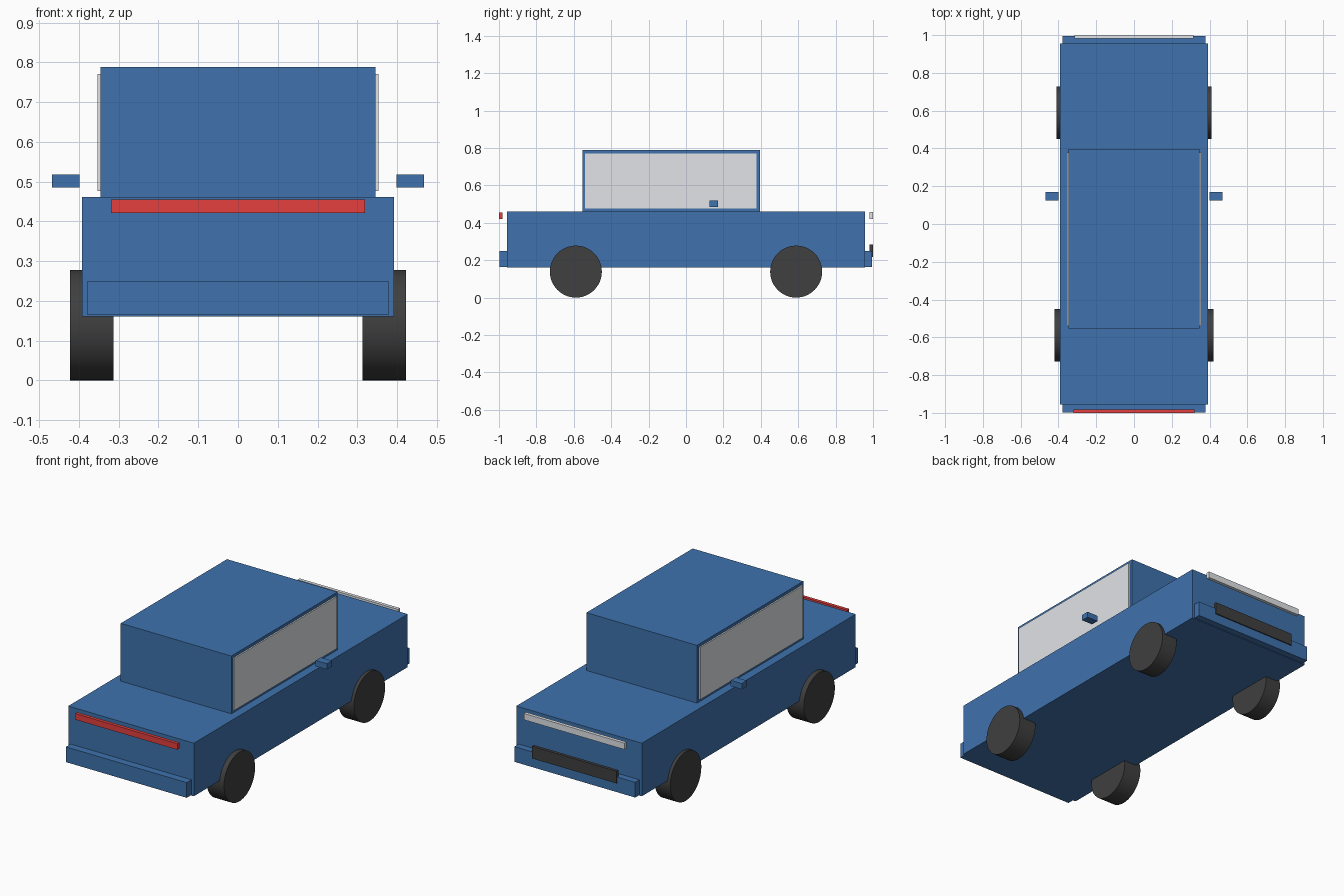
import bpy, math

if "Cube" in bpy.data.objects:
    bpy.data.objects.remove(bpy.data.objects["Cube"])


def material(name, rgb):
    m = bpy.data.materials.new(name)
    m.diffuse_color = (*rgb, 1)
    m.use_nodes = True
    m.node_tree.nodes["Principled BSDF"].inputs["Base Color"].default_value = m.diffuse_color
    return m


BLUE = material("blue_paint", (0.05, 0.17, 0.42))
RED = material("red_lens", (0.78, 0.05, 0.05))
DARK = material("dark_rubber", (0.05, 0.05, 0.05))
PALE = material("pale_glass", (0.75, 0.77, 0.8))


def box(name, x, y, z, mat):
    """Box from (min, max) ranges on each axis."""
    ranges = (x, y, z)
    bpy.ops.mesh.primitive_cube_add(size=1, location=[(a + b) / 2 for a, b in ranges])
    ob = bpy.context.object
    ob.name = name
    ob.scale = [b - a for a, b in ranges]
    bpy.ops.object.transform_apply(location=False, rotation=False, scale=True)
    ob.data.materials.append(mat)
    return ob


def wheel(name, side, y, inner, outer, radius=0.139):
    bpy.ops.mesh.primitive_cylinder_add(
        vertices=48, radius=radius, depth=outer - inner,
        location=(side * (inner + outer) / 2, y, radius),
        rotation=(0, math.pi / 2, 0))
    ob = bpy.context.object
    ob.name = name
    ob.data.materials.append(DARK)
    bpy.ops.object.shade_smooth_by_angle(angle=math.radians(35))


# Body and cabin
box("body", (-0.393, 0.393), (-0.956, 0.956), (0.161, 0.461), BLUE)
box("cabin", (-0.346, 0.346), (-0.554, 0.396), (0.455, 0.788), BLUE)

# Bumpers at both ends
box("bumper_front", (-0.378, 0.378), (-0.998, -0.94), (0.164, 0.25), BLUE)
box("bumper_back", (-0.378, 0.378), (0.94, 0.994), (0.164, 0.25), BLUE)

# Light bars and grille
box("red_light_bar", (-0.32, 0.32), (-1.0, -0.981), (0.421, 0.455), RED)
box("white_light_bar", (-0.314, 0.314), (0.981, 1.0), (0.421, 0.457), PALE)
box("grille", (-0.265, 0.265), (0.982, 1.0), (0.216, 0.285), DARK)

# Parts repeated left and right
for label, s in (("left", -1), ("right", 1)):
    def span(a, b):
        return tuple(sorted((s * a, s * b)))
    box("side_window_" + label, span(0.34, 0.354), (-0.54, 0.378), (0.476, 0.771), PALE)
    box("wing_mirror_" + label, span(0.399, 0.468), (0.125, 0.17), (0.485, 0.518), BLUE)
    wheel("wheel_front_" + label, s, -0.589, 0.313, 0.422)
    wheel("wheel_back_" + label, s, 0.589, 0.313, 0.411)
